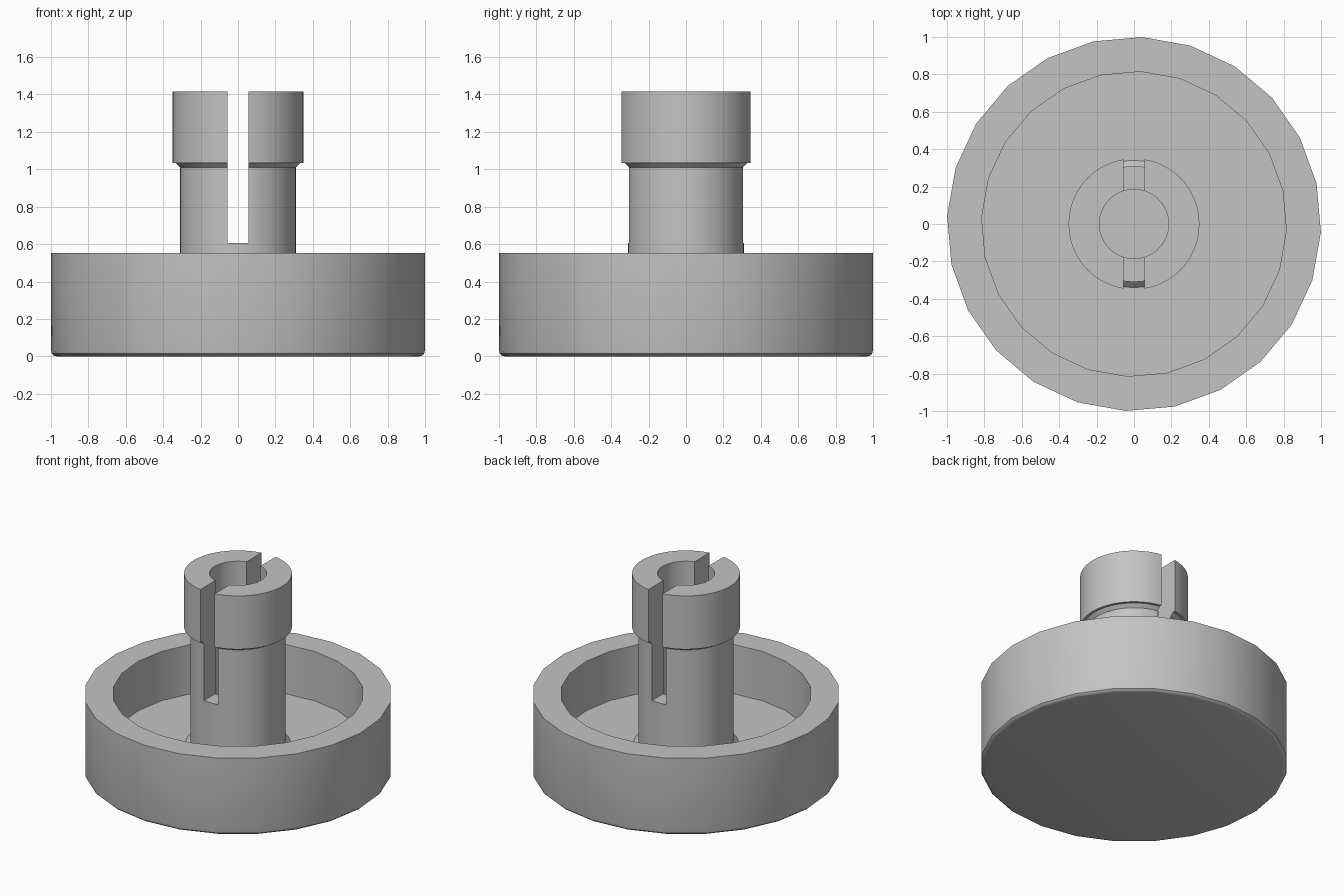
import bpy, bmesh, math

cube = bpy.data.objects.get("Cube")
if cube:
    bpy.data.objects.remove(cube, do_unlink=True)

grey = bpy.data.materials.new("plain grey")
grey.use_nodes = True
colour = (0.55, 0.55, 0.55, 1)
grey.diffuse_color = colour
grey.node_tree.nodes["Principled BSDF"].inputs["Base Color"].default_value = colour


def lathe(name, profile, sides, phase=0.0, closed=False):
    """Spin (radius, height) points about z; cap the ends or join them."""
    bm = bmesh.new()
    rings = []
    for r, z in profile:
        angles = [phase + math.tau * i / sides for i in range(sides)]
        rings.append([bm.verts.new((r * math.cos(a), r * math.sin(a), z)) for a in angles])
    pairs = list(zip(rings, rings[1:]))
    if closed:
        pairs.append((rings[-1], rings[0]))
    else:
        bm.faces.new(rings[0])
        bm.faces.new(rings[-1])
    for low, high in pairs:
        for i in range(sides):
            j = (i + 1) % sides
            bm.faces.new((low[i], low[j], high[j], high[i]))
    bmesh.ops.recalc_face_normals(bm, faces=bm.faces)
    mesh = bpy.data.meshes.new(name)
    bm.to_mesh(mesh)
    bm.free()
    mesh.materials.append(grey)
    obj = bpy.data.objects.new(name, mesh)
    bpy.context.collection.objects.link(obj)
    return obj


def activate(obj):
    bpy.ops.object.select_all(action='DESELECT')
    obj.select_set(True)
    bpy.context.view_layer.objects.active = obj


# Shallow round dish with a rounded lower edge
dish = lathe("dish", [(0.97, 0), (0.985, 0.004), (0.996, 0.014), (1, 0.03),
                      (1, 0.553), (0.815, 0.553), (0.815, 0.2)],
             24, math.radians(-2.5))

# Hollow post: flared foot, stem, small neck and wider head
post = lathe("post", [(0.185, 0.19), (0.34, 0.19), (0.34, 0.2), (0.31, 0.23),
                      (0.31, 1.01), (0.333, 1.033), (0.35, 1.033),
                      (0.35, 1.415), (0.185, 1.415)],
             48, closed=True)

# Slot running front to back through the post
bpy.ops.mesh.primitive_cube_add(size=1, location=(0, 0, 1.105))
cutter = bpy.context.object
cutter.name = "slot_cutter"
cutter.scale = (0.112, 1, 1)
cutter.hide_render = True
cutter.data.materials.append(grey)
slot = post.modifiers.new("slot", 'BOOLEAN')
slot.operation = 'DIFFERENCE'
slot.solver = 'EXACT'
slot.object = cutter
activate(post)
bpy.ops.object.modifier_apply(modifier=slot.name)
bpy.data.objects.remove(cutter, do_unlink=True)

for part in (dish, post):
    activate(part)
    bpy.ops.object.shade_smooth_by_angle(angle=math.radians(30))
